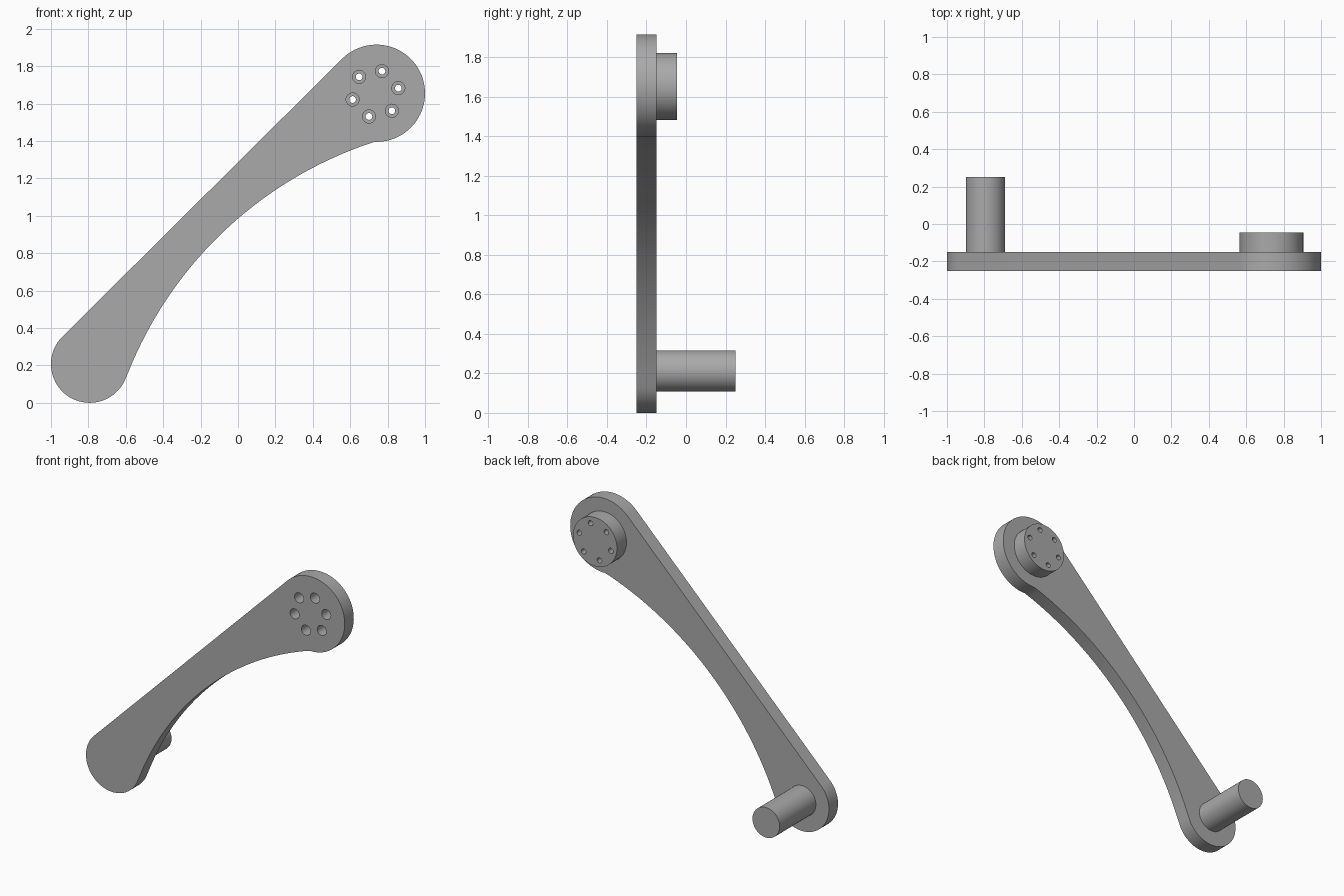
import bpy
import bmesh
from math import cos, sin, pi, radians
from mathutils import Vector

if "Cube" in bpy.data.objects:
    bpy.data.objects.remove(bpy.data.objects["Cube"])

FRONT, BACK = -0.25, -0.15
TOP_HUB, TOP_R = (0.74, 1.655), 0.26
LOW_HUB, LOW_R = (-0.793, 0.207), 0.207
BOSS = (0.735, 1.652)

grey = bpy.data.materials.new("grey_metal")
grey.use_nodes = True
grey.diffuse_color = (0.4, 0.4, 0.4, 1)
grey.node_tree.nodes["Principled BSDF"].inputs["Base Color"].default_value = (0.4, 0.4, 0.4, 1)


def arc(centre, r, start, end, n):
    """Points along an arc in the xz plane, angles in degrees."""
    angles = [radians(start + (end - start) * i / n) for i in range(n + 1)]
    return [(centre[0] + r * cos(a), centre[1] + r * sin(a)) for a in angles]


def extrude(name, outlines, y0, y1):
    """Solid made by extruding closed xz outlines from y0 to y1."""
    bm = bmesh.new()
    for outline in outlines:
        face = bm.faces.new([bm.verts.new((x, y0, z)) for x, z in outline])
        new = bmesh.ops.extrude_face_region(bm, geom=[face], use_keep_orig=True)["geom"]
        verts = [v for v in new if isinstance(v, bmesh.types.BMVert)]
        bmesh.ops.translate(bm, verts=verts, vec=Vector((0, y1 - y0, 0)))
    bmesh.ops.recalc_face_normals(bm, faces=bm.faces)
    mesh = bpy.data.meshes.new(name)
    bm.to_mesh(mesh)
    bm.free()
    mesh.materials.append(grey)
    obj = bpy.data.objects.new(name, mesh)
    bpy.context.collection.objects.link(obj)
    return obj


def circle(centre, r, n=64):
    return arc(centre, r, 0, 360, n)[:-1]


def drill(obj, r):
    """Cut the ring of six bolt holes through a part."""
    centres = arc(BOSS, 0.126, 14, 374, 6)[:-1]
    cutter = extrude(obj.name + "_hole_cutter", [circle(c, r, 24) for c in centres], -0.4, 0.1)
    cutter.hide_render = True
    mod = obj.modifiers.new("bolt_holes", 'BOOLEAN')
    mod.object = cutter
    mod.operation = 'DIFFERENCE'
    mod.solver = 'EXACT'
    bpy.context.view_layer.objects.active = obj
    bpy.ops.object.modifier_apply(modifier=mod.name)
    bpy.data.objects.remove(cutter)


# Arm plate: two round ends, a straight upper edge and a hollow lower edge
outline = (arc(TOP_HUB, TOP_R, -92, 134.8, 48)
           + arc(LOW_HUB, LOW_R, 134.8, 338.3, 48)
           + arc((1.385, -0.624), 2.123, 159.2, 108, 48)[1:-1])
arm = extrude("arm_plate", [outline], FRONT, BACK)
drill(arm, 0.035)

# Round boss behind the upper end, with narrower holes
boss = extrude("mounting_boss", [circle(BOSS, 0.17)], BACK, -0.045)
drill(boss, 0.018)

# Long pin behind the lower end
pin = extrude("pivot_pin", [circle((-0.794, 0.212), 0.105)], BACK - 0.01, 0.25)

# Smooth the round walls, keep the rims sharp
bpy.ops.object.select_all(action='DESELECT')
for part in (arm, boss, pin):
    part.select_set(True)
bpy.context.view_layer.objects.active = arm
bpy.ops.object.shade_smooth_by_angle(angle=radians(25))
